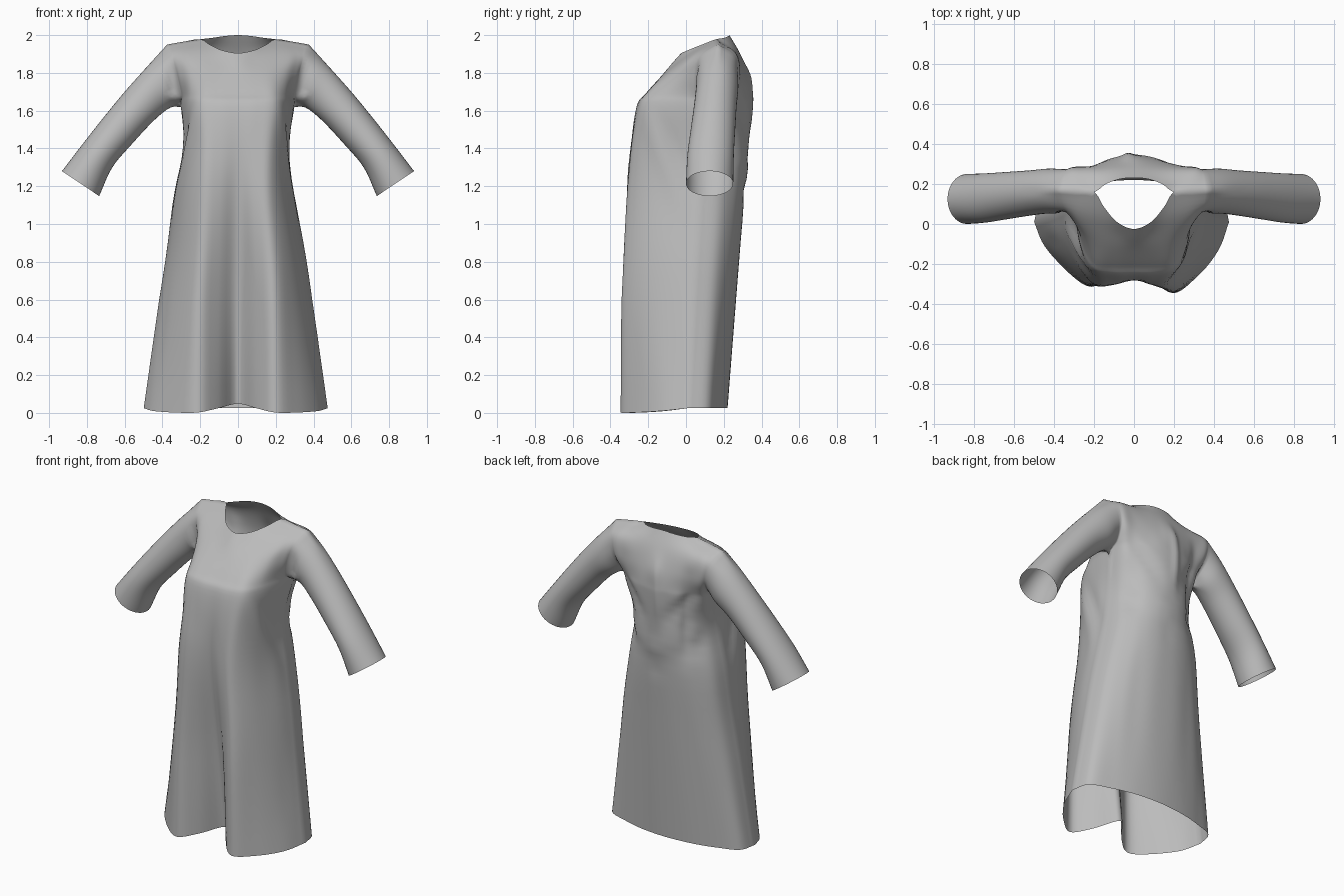
import bpy, bmesh, math
from mathutils import Vector as V

if "Cube" in bpy.data.objects:
    bpy.data.objects.remove(bpy.data.objects["Cube"])

S = 5          # subdivisions per control segment
PIT = 4        # control row at the armpit

# Right half cross-sections, hem to shoulder: side -> centre (x, y, z)
def level(z, pts):
    return [V((p[0], p[1], p[2] if len(p) > 2 else z)) for p in pts]

FRONT = [
    level(.01, [(.487, .01, .025), (.435, -.12), (.325, -.25, .002), (.205, -.33, .002), (.10, -.25, .025), (0, -.12, .048)]),
    level(.6, [(.405, .04), (.375, -.09), (.295, -.235), (.20, -.325), (.10, -.27), (0, -.19)]),
    level(1.1, [(.328, .07), (.312, -.06), (.262, -.205), (.18, -.305), (.09, -.30), (0, -.265)]),
    level(1.4, [(.28, .085), (.28, -.025), (.25, -.175), (.18, -.278), (.09, -.29), (0, -.282)]),
    level(1.62, [(.30, .13), (.29, .02), (.26, -.13), (.20, -.235), (.10, -.26), (0, -.26)]),
    level(1.69, [(.30, .06, 1.68), (.285, 0), (.25, -.12), (.19, -.20), (.10, -.213), (0, -.213)]),
    level(1.79, [(.325, .045, 1.78), (.30, .01), (.25, -.06), (.18, -.105), (.09, -.12), (0, -.125)]),
    level(1.89, [(.35, .075, 1.885), (.32, .065, 1.895), (.27, .045, 1.9), (.19, .01), (.095, -.04, 1.865), (0, -.07, 1.855)]),
    level(1.95, [(.375, .17), (.29, .165, 1.965), (.20, .16, 1.978), (.15, .085, 1.95), (.085, .01, 1.92), (0, -.025, 1.905)]),
]
BACK = [
    level(.025, [(.487, .01), (.455, .118), (.33, .168), (.21, .2), (.10, .215), (0, .22)]),
    level(.6, [(.405, .04), (.375, .145), (.285, .21), (.19, .24), (.10, .26), (0, .265)]),
    level(1.1, [(.328, .07), (.302, .175), (.233, .243), (.16, .28), (.08, .30), (0, .305)]),
    level(1.4, [(.28, .085), (.256, .17), (.203, .237), (.15, .288), (.08, .32), (0, .33)]),
    level(1.62, [(.30, .13), (.275, .225), (.225, .275), (.16, .31), (.08, .335), (0, .345)]),
    level(1.69, [(.305, .215), (.28, .26), (.23, .285), (.16, .31), (.08, .335), (0, .345)]),
    level(1.79, [(.325, .27, 1.78), (.30, .285), (.24, .29), (.16, .305), (.08, .32), (0, .335)]),
    level(1.89, [(.35, .26, 1.885), (.31, .265, 1.9), (.25, .265, 1.905), (.17, .27, 1.905), (.08, .28, 1.905), (0, .285, 1.905)]),
    level(1.95, [(.375, .17), (.29, .165, 1.965), (.20, .16, 1.978), (.14, .20, 1.985), (.07, .225, 1.995), (0, .23, 2.0)]),
]
# Sleeve stations: top x, z, underside x, z, centre y, half depth
SLEEVE = [(.475, 1.84, .36, 1.615, .165, .112), (.60, 1.70, .445, 1.548, .155, .113),
          (.715, 1.56, .56, 1.425, .142, .118), (.825, 1.42, .665, 1.3, .13, .123),
          (.932, 1.28, .735, 1.148, .125, .125)]


def spline(p, end=None):
    """Catmull-Rom curve through p, S steps per segment."""
    q = [2 * p[0] - p[1]] + p + [end or 2 * p[-1] - p[-2]]
    out = []
    for i in range(len(p) - 1):
        a, b, c, d = q[i:i + 4]
        for k in range(S):
            t = k / S
            out.append(.5 * (2 * b + (c - a) * t + (2 * a - 5 * b + 4 * c - d) * t * t
                             + (3 * b - a - 3 * c + d) * t ** 3))
    return out + [p[-1].copy()]


def panel(rows):
    """Dense grid of points from control rows, smooth across the centre."""
    wide = [spline(r, V((-r[-2].x, r[-2].y, r[-2].z))) for r in rows]
    cols = [spline(list(c)) for c in zip(*wide)]
    return [list(r) for r in zip(*cols)]


front, back = panel(FRONT), panel(BACK)
pit = PIT * S
# Side seams below the armpit and the shoulder seam are shared
for r in range(pit + 1):
    back[r][0] = front[r][0].copy()
for c in range(2 * S + 1):
    back[-1][c] = front[-1][c].copy()

# Sleeve rings start on the armhole loop
hole = [r[0] for r in front[pit:]] + [r[0] for r in back[pit + 1:-1][::-1]]
n = len(hole)
rings = [hole]
for tx, tz, bx, bz, cy, h in SLEEVE:
    ring = []
    for i in range(n):
        a = 2 * math.pi * i / n
        k = math.cos(a) / 2
        ring.append(V(((tx + bx) / 2 + (bx - tx) * k, cy - h * math.sin(a), (tz + bz) / 2 + (bz - tz) * k)))
    rings.append(ring)
sleeve = [list(r) for r in zip(*[spline(list(c)) for c in zip(*rings)])]
sleeve = [r + [r[0]] for r in sleeve]

bm = bmesh.new()


def skin(grid):
    vs = [[bm.verts.new(p) for p in row] for row in grid]
    for a, b in zip(vs, vs[1:]):
        for i in range(len(a) - 1):
            bm.faces.new((a[i], a[i + 1], b[i + 1], b[i]))


for g in (front, back, sleeve):
    skin(g)
bmesh.ops.remove_doubles(bm, verts=bm.verts, dist=1e-4)
bmesh.ops.mirror(bm, geom=bm.verts[:] + bm.edges[:] + bm.faces[:], axis='X', merge_dist=1e-4)
bmesh.ops.remove_doubles(bm, verts=bm.verts, dist=1e-4)
bmesh.ops.recalc_face_normals(bm, faces=bm.faces)

# The skirt hangs a little unevenly: right front lobe forward, left side wider
for v in bm.verts:
    x, y, z = v.co
    low = max(0, min(1, (1.3 - z) / .7))
    waist = math.exp(-((z - 1.2) / .28) ** 2)
    side = min(1, abs(x) / .3)
    if abs(x) < .5 and not (abs(x) > .34 and z > 1.25):
        if y < 0:
            v.co.y -= .016 * low * math.sin(max(-1, min(1, x / .2)) * math.pi / 2) * min(1, -y / .2)
            if x < 0:
                v.co.y -= .012 * waist * side * min(1, -y / .1)
        v.co.x -= (.012 * low + .018 * waist) * side
bm.normal_update()


def fold(p, q, width, depth):
    """Raise (or sink) a soft crease along the segment p-q."""
    p, q = V(p), V(q)
    d = q - p
    moves = []
    for v in bm.verts:
        t = (v.co - p).dot(d) / d.length_squared
        if 0 < t < 1:
            dist = (v.co - p - d * t).length
            amt = depth * math.sin(math.pi * t) * math.exp(-(dist / width) ** 2)
            away = v.normal if v.normal.dot(v.co - V((0, .05, v.co.z))) > 0 else -v.normal
            moves.append((v, away * amt))
    for v, m in moves:
        v.co += m


# Drapery folds: bust to side, side skirt, armpit, small of the back
for s in (-1, 1):
    fold((s * .22, -.24, 1.66), (s * .33, .02, 1.0), .045, .012)
    fold((s * .27, -.16, 1.60), (s * .30, .06, 1.15), .035, -.014)
    fold((s * .41, -.10, .9), (s * .45, -.10, .1), .05, -.010)
    fold((s * .36, .05, 1.86), (s * .33, .05, 1.62), .025, -.02)
    fold((s * .30, .20, 1.46), (s * -.04, .33, 1.24), .035, .014)
    fold((s * .30, .18, 1.36), (s * -.04, .31, 1.13), .035, -.016)
    fold((s * .30, .26, 1.72), (s * .03, .34, 1.42), .04, -.016)
fold((-.22, .25, 1.06), (.22, .25, 1.03), .035, .01)
fold((-.02, .34, 1.92), (-.04, .34, 1.4), .025, .012)
fold((-.22, .29, 1.85), (-.18, .27, 1.2), .035, -.018)

mesh = bpy.data.meshes.new("dress")
bm.to_mesh(mesh)
bm.free()
dress = bpy.data.objects.new("dress", mesh)
bpy.context.collection.objects.link(dress)
cloth = bpy.data.materials.new("grey cloth")
cloth.diffuse_color = (.5, .5, .5, 1)
cloth.use_nodes = True
cloth.node_tree.nodes["Principled BSDF"].inputs["Base Color"].default_value = cloth.diffuse_color
mesh.materials.append(cloth)
for f in mesh.polygons:
    f.use_smooth = True
